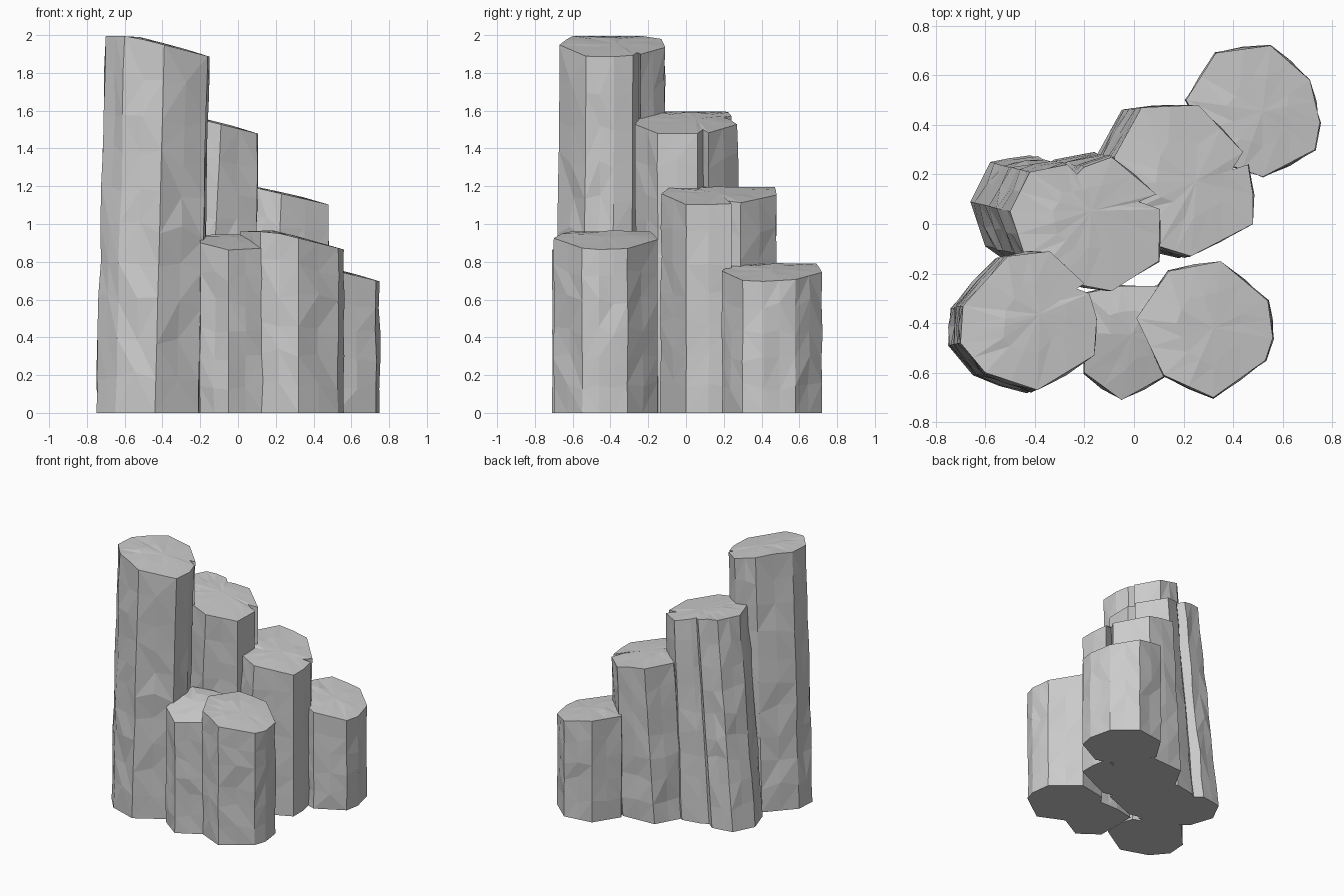
import bpy, bmesh, random
from mathutils import Vector

random.seed(4)
if "Cube" in bpy.data.objects:
    bpy.data.objects.remove(bpy.data.objects["Cube"], do_unlink=True)

# One weathered grey stone for everything
stone = bpy.data.materials.new("grey_stone")
stone.use_nodes = True
colour = (0.6, 0.6, 0.6, 1)
stone.diffuse_color = colour
bsdf = stone.node_tree.nodes["Principled BSDF"]
bsdf.inputs["Base Color"].default_value = colour
bsdf.inputs["Roughness"].default_value = 0.9


def column(name, outline, ridge, slope, lean, rings, upright_right=False):
    """Leaning stone prism. ridge = (x, y, z) on the sloping cap plane."""
    corners = [Vector((x, y)) for x, y in outline]
    centre = sum(corners, Vector((0, 0))) / len(corners)
    left = min(p.x for p in corners)
    right = max(p.x for p in corners)
    # Add a midpoint on every long side, so the wall can be chipped
    pts = []
    for a, b in zip(corners, corners[1:] + corners[:1]):
        pts.append((a, 0.006))
        if (b - a).length > 0.13:
            pts.append(((a + b) / 2, 0.012))

    def cap_z(p):
        z = ridge[2] + slope[0] * (p.x - ridge[0]) + slope[1] * (p.y - ridge[1])
        return min(z, ridge[2])

    def base_shift(p):
        # Some columns flare at the left foot and stay upright on the right
        weight = min(1, 1.5 * (right - p.x) / (right - left)) if upright_right else 1
        return Vector(lean) * weight

    bm = bmesh.new()
    loops = []
    for i in range(rings + 1):
        t = i / rings
        inner = 0 < i < rings
        loop = []
        for p, rough in pts:
            q = p + base_shift(p) * (1 - t)
            wobble = 0
            if inner:
                q += (p - centre).normalized() * random.uniform(-rough, rough)
                wobble = random.uniform(-0.03, 0.03)
            loop.append(bm.verts.new((q.x, q.y, cap_z(p) * t + wobble)))
        loops.append(loop)

    # Walls, split into uneven triangles
    n = len(pts)
    for lo, hi in zip(loops, loops[1:]):
        for k in range(n):
            j = (k + 1) % n
            if random.random() < 0.5:
                bm.faces.new((lo[k], lo[j], hi[j]))
                bm.faces.new((lo[k], hi[j], hi[k]))
            else:
                bm.faces.new((lo[k], lo[j], hi[k]))
                bm.faces.new((lo[j], hi[j], hi[k]))
    bm.faces.new(loops[0][::-1])

    # Slightly domed, broken cap
    mid = []
    for p, _ in pts:
        q = centre + (p - centre) * random.uniform(0.42, 0.55)
        mid.append(bm.verts.new((q.x, q.y, cap_z(q) + random.uniform(0.002, 0.008))))
    tip = bm.verts.new((centre.x, centre.y, cap_z(centre) + 0.008))
    for k in range(n):
        j = (k + 1) % n
        bm.faces.new((loops[-1][k], loops[-1][j], mid[j]))
        bm.faces.new((loops[-1][k], mid[j], mid[k]))
        bm.faces.new((mid[k], mid[j], tip))

    bmesh.ops.recalc_face_normals(bm, faces=bm.faces[:])
    mesh = bpy.data.meshes.new(name)
    bm.to_mesh(mesh)
    bm.free()
    mesh.materials.append(stone)
    obj = bpy.data.objects.new(name, mesh)
    bpy.context.collection.objects.link(obj)


# Outlines run counter-clockwise; a sharp inward point is a crack in the wall
column("tall_column",
       [(-.70, -.48), (-.60, -.60), (-.39, -.67), (-.16, -.53), (-.15, -.38),
        (-.18, -.28), (-.26, -.25), (-.20, -.24), (-.34, -.11), (-.51, -.13), (-.69, -.33)],
       (-.57, -.4, 1.995), (-.26, 0), (-.05, -.01), 10)
column("middle_column",
       [(-.50, .05), (-.44, -.13), (-.30, -.23), (-.09, -.27), (.10, -.15),
        (.105, .06), (.02, .09), (.09, .12), (-.09, .27), (-.20, .23), (-.23, .20),
        (-.27, .24), (-.42, .21)],
       (-.36, 0, 1.595), (-.25, 0), (-.16, .04), 9, True)
column("back_column",
       [(-.08, .27), (-.02, .05), (.10, -.09), (.23, -.13), (.48, 0), (.48, .12),
        (.46, .24), (.39, .21), (.44, .29), (.26, .48), (.03, .47)],
       (.08, .2, 1.195), (-.23, 0), (-.08, -.01), 7, True)
column("short_back_column",
       [(.21, .50), (.35, .25), (.52, .19), (.73, .30), (.75, .41), (.71, .58),
        (.55, .72), (.33, .69)],
       (.36, .4, .79), (-.24, 0), (0, 0), 5)
column("front_left_column",
       [(-.20, -.28), (-.20, -.60), (-.05, -.71), (.13, -.61), (.20, -.42), (.10, -.25), (-.05, -.25)],
       (-.03, -.38, .94), (-.08, .24), (0, 0), 6)
column("front_right_column",
       [(.01, -.38), (.12, -.61), (.32, -.70), (.53, -.55), (.56, -.46), (.54, -.31),
        (.35, -.15), (.14, -.19)],
       (.18, -.4, .96), (-.25, 0), (0, 0), 6)
